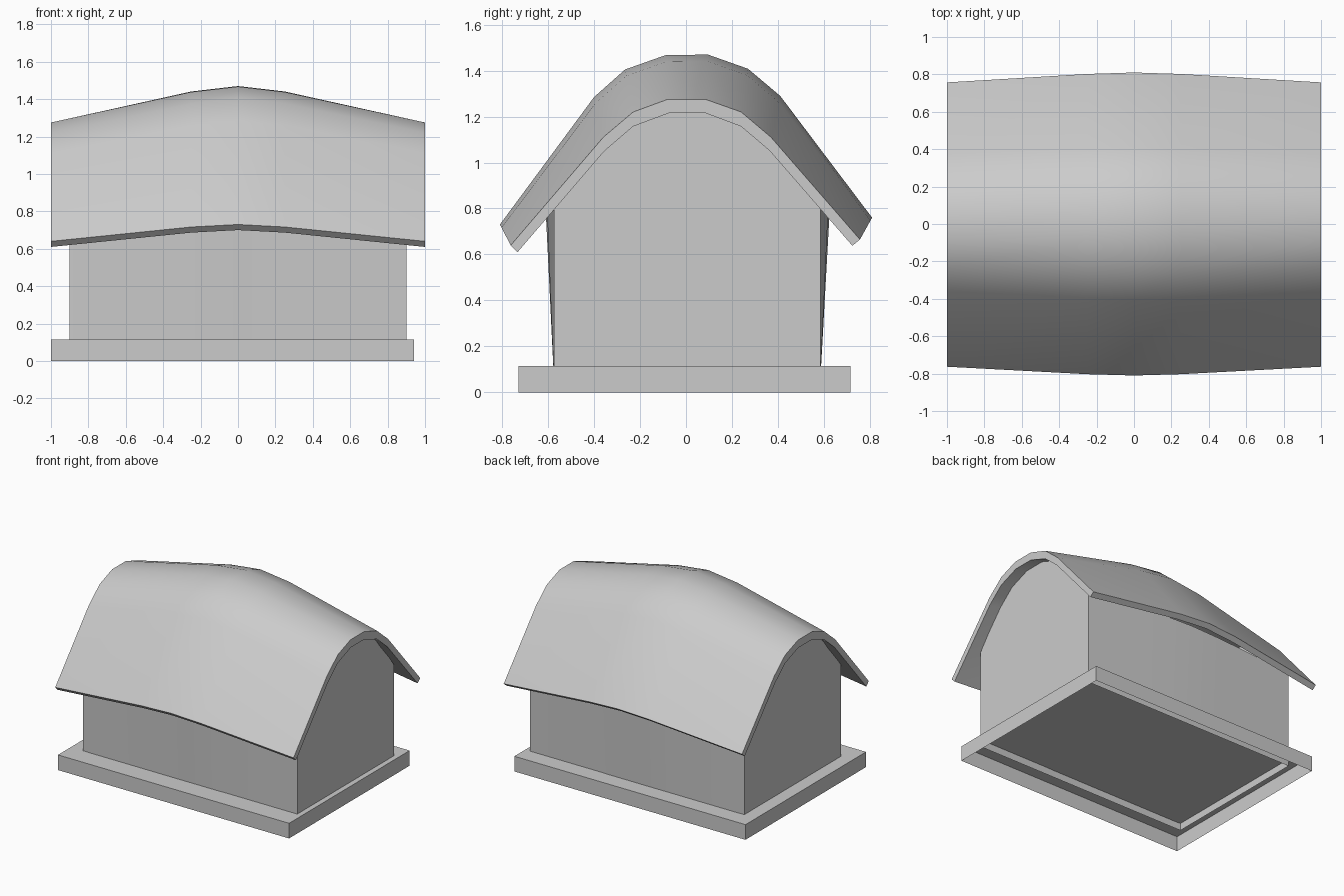
import bpy

if "Cube" in bpy.data.objects:
    bpy.data.objects.remove(bpy.data.objects["Cube"])

STATIONS = [-1, -0.25, 0, 0.25, 1]
# roof cross-sections (y, z): outer at ends, outer at middle, inner at ends
OUT_END = [(-.763, .64), (-.36, 1.11), (-.23, 1.22), (-.08, 1.275),
           (.085, 1.275), (.24, 1.22), (.37, 1.11), (.757, .665)]
OUT_MID = [(-.81, .73), (-.40, 1.285), (-.265, 1.405), (-.09, 1.467),
           (.095, 1.47), (.27, 1.408), (.41, 1.29), (.81, .76)]
IN_END = [(-.733, .61), (-.355, 1.05), (-.23, 1.157), (-.075, 1.215),
          (.085, 1.215), (.24, 1.157), (.365, 1.05), (.724, .638)]


def bulge(x):
    x = abs(x)
    return 1 - 0.6 * x if x < 0.25 else 0.85 * (1 - x) / 0.75


def section(points, x):
    f = bulge(x)
    return [(x, p[0] + f * (m[0] - e[0]), p[1] + f * (m[1] - e[1]))
            for p, e, m in zip(points, OUT_END, OUT_MID)]


def make(name, verts, faces):
    mesh = bpy.data.meshes.new(name)
    mesh.from_pydata(verts, [], faces)
    obj = bpy.data.objects.new(name, mesh)
    bpy.context.collection.objects.link(obj)
    bpy.ops.object.select_all(action='DESELECT')
    obj.select_set(True)
    bpy.context.view_layer.objects.active = obj
    bpy.ops.object.mode_set(mode='EDIT')
    bpy.ops.mesh.select_all(action='SELECT')
    bpy.ops.mesh.normals_make_consistent(inside=False)
    bpy.ops.object.mode_set(mode='OBJECT')
    bpy.ops.object.shade_smooth_by_angle(angle=0.52)
    return obj


# Arched roof slab, swelling towards the middle
verts, faces = [], []
for x in STATIONS:
    verts += section(OUT_END, x) + section(IN_END, x)[::-1]
n = 16
for s in range(len(STATIONS) - 1):
    for i in range(n):
        j = (i + 1) % n
        faces.append((s * n + i, s * n + j, (s + 1) * n + j, (s + 1) * n + i))
last = (len(STATIONS) - 1) * n
for b in (0, last):
    faces += [(b + i, b + i + 1, b + 14 - i, b + 15 - i) for i in range(7)]
make("roof", verts, faces)

# Body: bulging side walls and arched gable ends, open underneath
verts, faces = [], []
walls = [-.9, -.25, 0, .25, .9]
for x in walls:
    f = max(0, bulge(x) - 0.113) / 0.887
    top = 0.805 + 0.015 * f
    verts += [(x, -.575, .06), (x, -.575 - .037 * f, top),
              (x, .585 + .042 * f, top), (x, .585, .06)]
for s in range(4):
    a, b = s * 4, s * 4 + 4
    faces += [(a, b, b + 1, a + 1), (a + 3, a + 2, b + 2, b + 3)]
for x, b in ((-.9, 0), (.9, 16)):
    k = len(verts)
    verts += [(px, y, z + .02) for px, y, z in section(IN_END, x)[1:-1]]
    faces.append((b, b + 1, *range(k, k + 6), b + 2, b + 3))
make("body", verts, faces)

# Plinth: shallow box, open underneath
x0, x1, y0, y1 = -1, .94, -.73, .715
verts = [(x, y, z) for z in (0, .115)
         for x, y in ((x0, y0), (x1, y0), (x1, y1), (x0, y1))]
faces = [(i, (i + 1) % 4, (i + 1) % 4 + 4, i + 4) for i in range(4)]
make("plinth", verts, faces + [(4, 5, 6, 7)])
